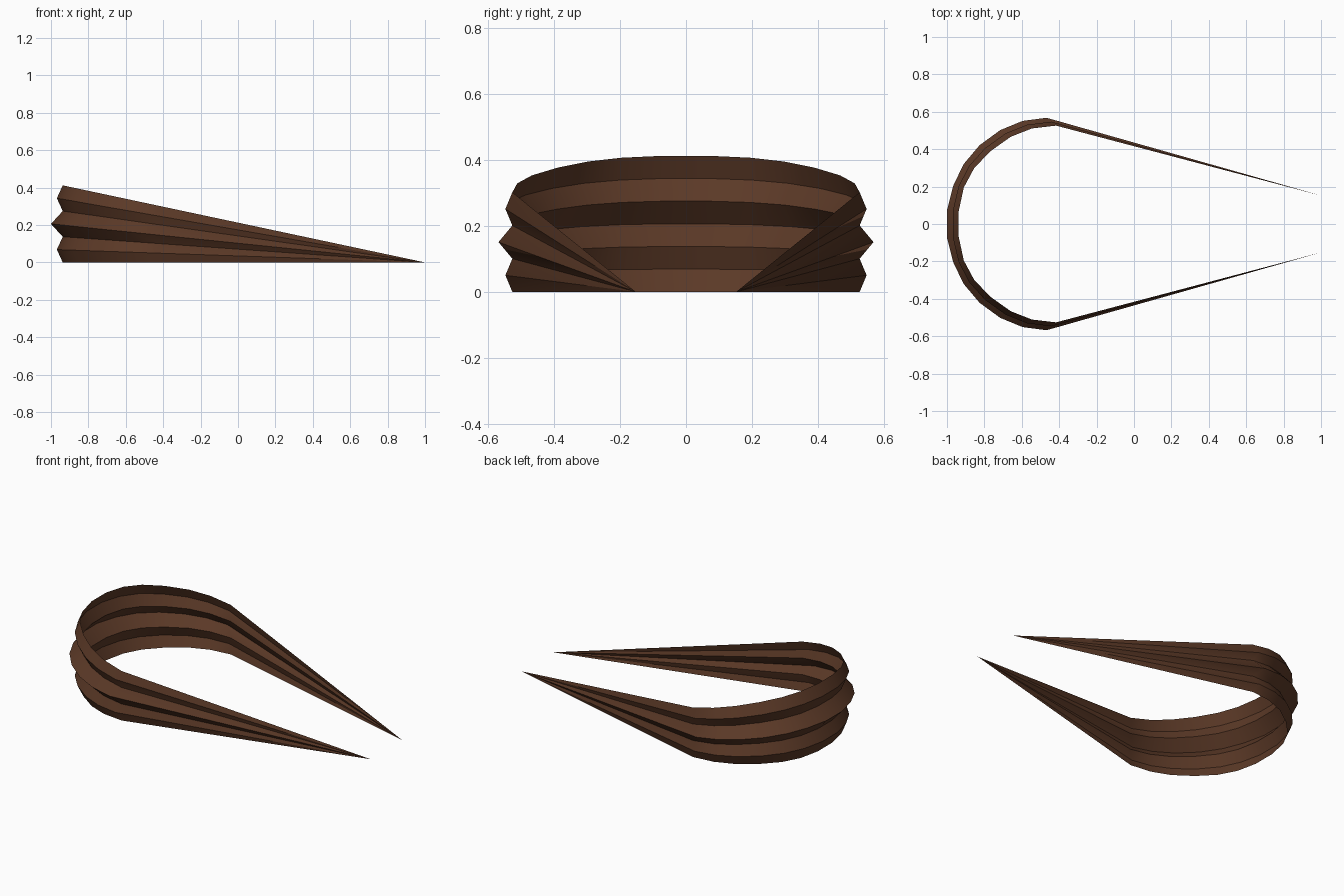
import bpy, bmesh, math

if "Cube" in bpy.data.objects:
    bpy.data.objects.remove(bpy.data.objects["Cube"])

# Brown colour
brown = bpy.data.materials.new("dark brown")
brown.diffuse_color = (0.105, 0.041, 0.020, 1)
brown.use_nodes = True
brown.node_tree.nodes["Principled BSDF"].inputs["Base Color"].default_value = brown.diffuse_color

# Half of the plan outline: (inner x, inner y, outer x, outer y)
half = [
    (-0.937, 0.070, -1.000, 0.073),
    (-0.910, 0.195, -0.966, 0.206),
    (-0.855, 0.298, -0.911, 0.320),
    (-0.768, 0.389, -0.826, 0.421),
    (-0.658, 0.467, -0.715, 0.502),
    (-0.545, 0.511, -0.596, 0.551),
    (-0.417, 0.526, -0.468, 0.568),
]
tip = (1.0, 0.152)
# Pleat profile: outward amount at seven equal heights
pleats = [0, 0.5, 0, 1, 0, 0.5, 0]
FULL_HEIGHT = 0.412

bm = bmesh.new()


def station(p, side):
    """One pleated cross-section, shrinking in height towards the tip."""
    ix, iy, ox, oy = p
    h = FULL_HEIGHT * (1 - ix) / 1.937
    return [bm.verts.new((ix + (ox - ix) * k, side * (iy + (oy - iy) * k),
                          h * i / 6)) for i, k in enumerate(pleats)]


# Curved band
rows = [station(p, -1) for p in reversed(half)] + [station(p, 1) for p in half]
for a, b in zip(rows, rows[1:]):
    for i in range(6):
        bm.faces.new((a[i], a[i + 1], b[i + 1], b[i]))

# Tapering arms that end in points
for row, side in ((rows[0], -1), (rows[-1], 1)):
    t = bm.verts.new((tip[0], side * tip[1], 0))
    for i in range(6):
        f = (t, row[i + 1], row[i])
        bm.faces.new(f if side < 0 else f[::-1])

# Make the faces point outwards
bm.normal_update()
mid = [f for f in bm.faces if f.calc_center_median().x < -0.9]
if sum(f.normal.x for f in mid) > 0:
    bmesh.ops.reverse_faces(bm, faces=bm.faces[:])

mesh = bpy.data.meshes.new("pleated_band")
bm.to_mesh(mesh)
bm.free()
mesh.materials.append(brown)
band = bpy.data.objects.new("pleated_band", mesh)
bpy.context.collection.objects.link(band)
bpy.context.view_layer.objects.active = band
band.select_set(True)
bpy.ops.object.shade_smooth_by_angle(angle=math.radians(30))
